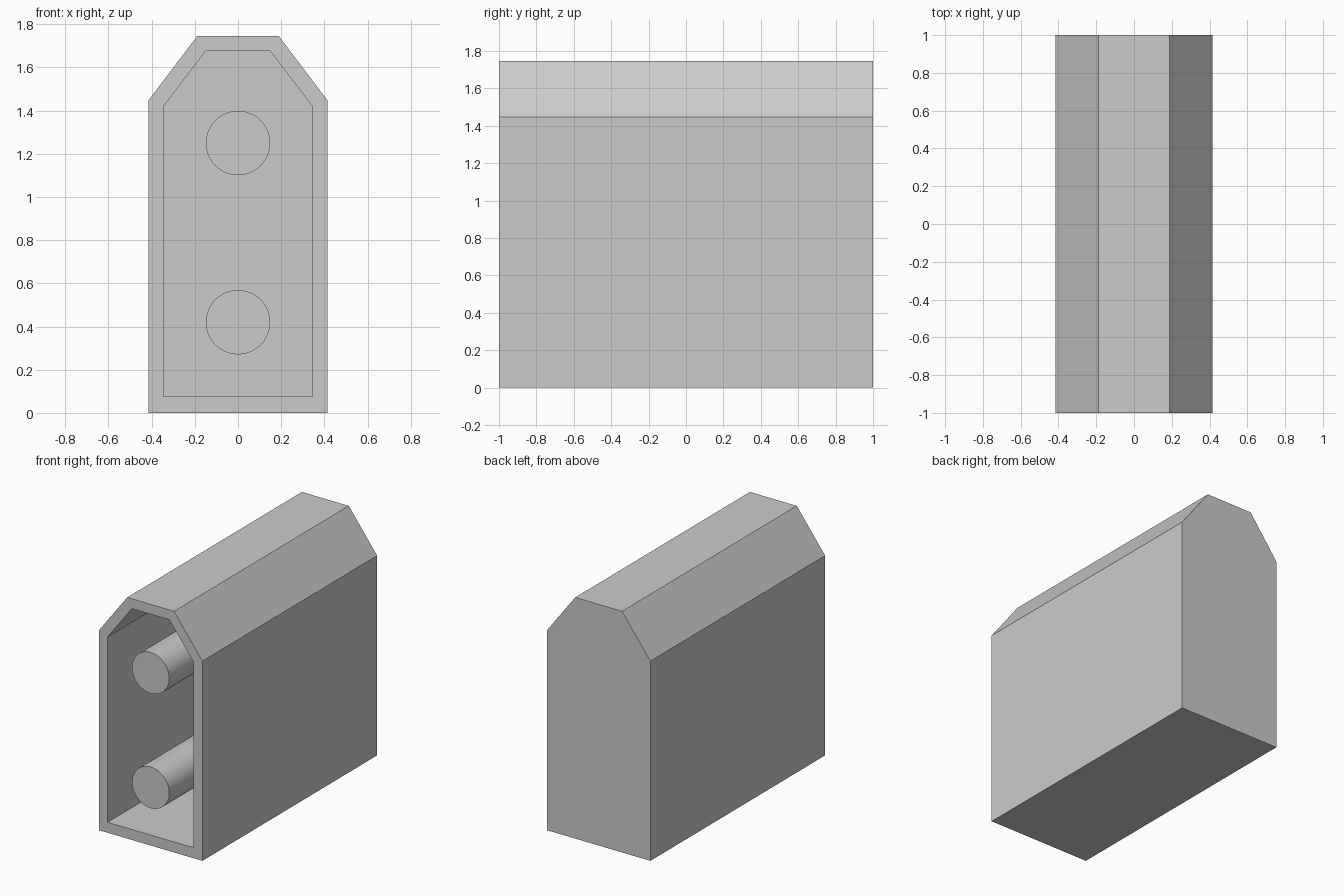
import bpy
import bmesh

cube = bpy.data.objects.get("Cube")
if cube:
    bpy.data.objects.remove(cube, do_unlink=True)

GREY = (0.6, 0.6, 0.6, 1.0)
mat = bpy.data.materials.new("plain grey")
mat.use_nodes = True
mat.diffuse_color = GREY
mat.node_tree.nodes["Principled BSDF"].inputs["Base Color"].default_value = GREY

FRONT, BACK = -1.0, 1.0
INNER_BACK = BACK - 0.075


def outline(half, top_half, bottom, shoulder, top):
    """Symmetric box outline with two chamfered upper corners."""
    right = [(half, bottom), (half, shoulder), (top_half, top)]
    return right + [(-x, z) for x, z in reversed(right)]


def add_ring(bm, points, y):
    return [bm.verts.new((x, y, z)) for x, z in points]


def bridge(bm, a, b):
    for i in range(len(a)):
        j = (i + 1) % len(a)
        bm.faces.new((a[i], a[j], b[j], b[i]))


# Hollow housing, open at the front
outer = outline(0.415, 0.188, 0.0, 1.447, 1.747)
inner = outline(0.345, 0.15, 0.076, 1.419, 1.676)
bm = bmesh.new()
rings = [add_ring(bm, outer, BACK), add_ring(bm, outer, FRONT),
         add_ring(bm, inner, FRONT), add_ring(bm, inner, INNER_BACK)]
for a, b in zip(rings, rings[1:]):
    bridge(bm, a, b)
bm.faces.new(rings[0])
bm.faces.new(rings[-1])
bmesh.ops.recalc_face_normals(bm, faces=bm.faces)
mesh = bpy.data.meshes.new("housing")
bm.to_mesh(mesh)
bm.free()
housing = bpy.data.objects.new("housing", mesh)
bpy.context.collection.objects.link(housing)
mesh.materials.append(mat)

# Two round posts from the back wall to the front rim
for name, z in (("lower_post", 0.42), ("upper_post", 1.25)):
    bpy.ops.mesh.primitive_cylinder_add(
        vertices=64, radius=0.149, depth=INNER_BACK - FRONT,
        location=(0, (INNER_BACK + FRONT) / 2, z), rotation=(1.5707963, 0, 0))
    post = bpy.context.object
    post.name = name
    post.data.materials.append(mat)
    bpy.ops.object.shade_smooth_by_angle()
